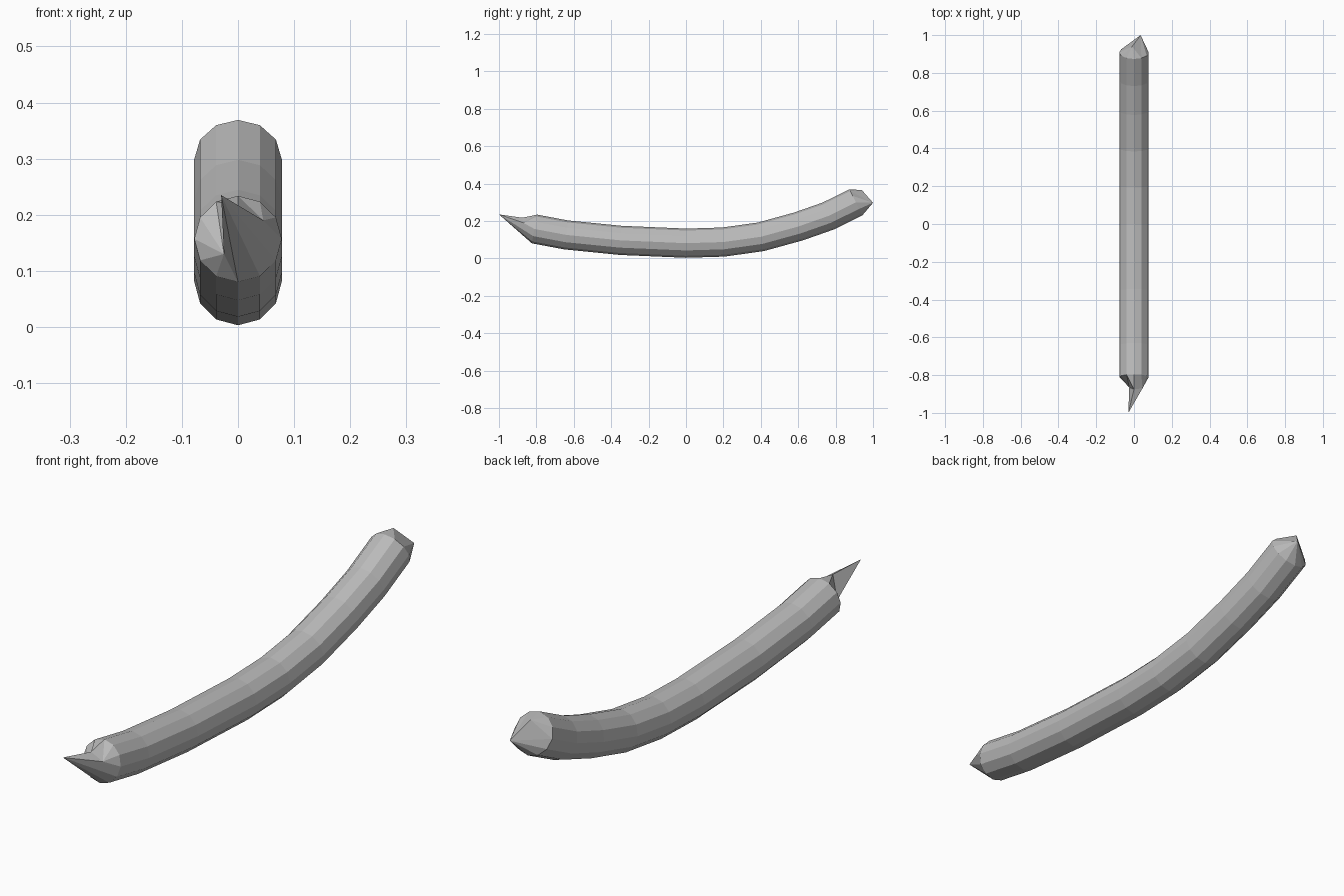
import bpy, bmesh, math
from mathutils import Vector

default = bpy.data.objects.get("Cube")
if default:
    bpy.data.objects.remove(default, do_unlink=True)

grey = bpy.data.materials.new("stone grey")
grey.use_nodes = True
colour = (0.5, 0.5, 0.5, 1)
grey.diffuse_color = colour
grey.node_tree.nodes["Principled BSDF"].inputs["Base Color"].default_value = colour

SIDES = 12
RADIUS = 0.078
# Centre line of the bent rod as (y, z), front to back
PATH = [(-0.81, 0.157), (-0.64, 0.125), (-0.35, 0.096), (0, 0.081), (0.2, 0.087),
        (0.4, 0.115), (0.6, 0.17), (0.76, 0.226), (0.908, 0.299)]

bm = bmesh.new()
angles = [math.tau * i / SIDES for i in range(SIDES)]


def ring(index):
    """Cross-section square to the centre line."""
    before, here, after = (Vector((0, *PATH[max(0, min(len(PATH) - 1, index + d))]))
                           for d in (-1, 0, 1))
    along = (after - before).normalized()
    side = Vector((1, 0, 0))
    up = side.cross(along)
    return [bm.verts.new(here + RADIUS * (math.cos(a) * side + math.sin(a) * up))
            for a in angles]


def broken_end(loop, points, choose):
    """Fan each stretch of the rim to its own point of the jagged end."""
    apex = {name: bm.verts.new(p) for name, p in points.items()}
    for i, v in enumerate(loop):
        j = (i + 1) % SIDES
        a, b = apex[choose(math.degrees(angles[i]))], apex[choose(math.degrees(angles[j]))]
        bm.faces.new((v, loop[j], a))
        if a != b:
            bm.faces.new((loop[j], b, a))
    return apex


# Rod body
rings = [ring(i) for i in range(len(PATH))]
for a, b in zip(rings, rings[1:]):
    for i in range(SIDES):
        j = (i + 1) % SIDES
        bm.faces.new((a[i], a[j], b[j], b[i]))


# Front end: long splinter
def front_point(deg):
    if deg < 75:
        return "right"
    if deg < 115:
        return "top"
    return "left" if deg < 265 else "tip"


front = broken_end(rings[0], {"tip": (-0.03, -1, 0.235), "left": (-0.025, -0.865, 0.13),
                              "top": (0, -0.875, 0.217), "right": (0.045, -0.87, 0.19)},
                   front_point)
bm.faces.new((front["tip"], front["top"], front["left"]))
bm.faces.new((front["tip"], front["right"], front["top"]))

# Back end: blunt two-point break
broken_end(rings[-1], {"ridge": (-0.01, 0.94, 0.365), "tip": (0.035, 1, 0.297)},
           lambda deg: "ridge" if 35 < deg < 160 else "tip")

bmesh.ops.recalc_face_normals(bm, faces=bm.faces)
mesh = bpy.data.meshes.new("bent_rod")
bm.to_mesh(mesh)
bm.free()
mesh.materials.append(grey)
rod = bpy.data.objects.new("bent_rod", mesh)
bpy.context.collection.objects.link(rod)
